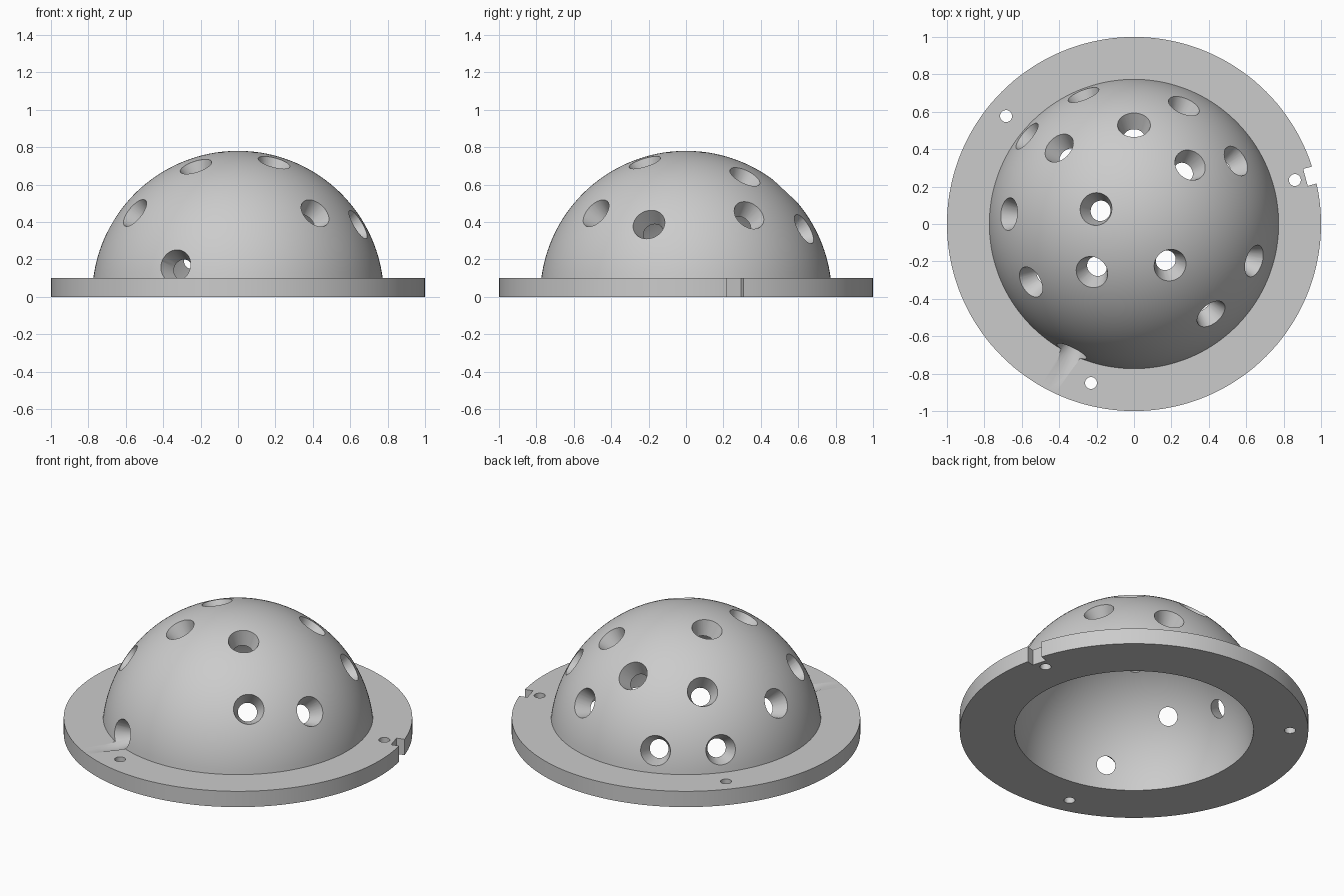
import bpy, bmesh, math
from mathutils import Vector, Matrix

if "Cube" in bpy.data.objects:
    bpy.data.objects.remove(bpy.data.objects["Cube"], do_unlink=True)

R_OUT, R_IN, FLANGE_R, FLANGE_H = 0.78, 0.685, 1.0, 0.1

grey = bpy.data.materials.new("plain_grey")
grey.use_nodes = True
colour = (0.6, 0.6, 0.6, 1)
grey.diffuse_color = colour
grey.node_tree.nodes["Principled BSDF"].inputs["Base Color"].default_value = colour


def revolve(bm, profile, steps, matrix=Matrix()):
    """Turn a closed (radius, height) profile about z, then place it."""
    part = bmesh.new()
    verts = [part.verts.new((r, 0, z)) for r, z in profile]
    edges = [part.edges.new((a, b)) for a, b in zip(verts, verts[1:])]
    bmesh.ops.spin(part, geom=verts + edges, cent=(0, 0, 0), axis=(0, 0, 1),
                   angle=math.tau, steps=steps)
    bmesh.ops.remove_doubles(part, verts=part.verts, dist=1e-5)
    bmesh.ops.recalc_face_normals(part, faces=part.faces)
    bmesh.ops.transform(part, matrix=matrix, verts=part.verts)
    mesh = bpy.data.meshes.new("temp")
    part.to_mesh(mesh)
    part.free()
    bm.from_mesh(mesh)
    bpy.data.meshes.remove(mesh)


def make_object(name, bm):
    mesh = bpy.data.meshes.new(name)
    bm.to_mesh(mesh)
    bm.free()
    mesh.materials.append(grey)
    obj = bpy.data.objects.new(name, mesh)
    bpy.context.collection.objects.link(obj)
    return obj


def arc(radius, start, end, count):
    step = (end - start) / count
    return [(radius * math.cos(start + i * step), radius * math.sin(start + i * step))
            for i in range(count + 1)]


# Hollow dome and flange as one turned profile
quarter = math.pi / 2
inner = arc(R_IN, 0, quarter, 36)
outer = arc(R_OUT, quarter, math.asin(FLANGE_H / R_OUT), 36)
inner[-1], outer[0] = (0, R_IN), (0, R_OUT)
bm = bmesh.new()
revolve(bm, [(FLANGE_R, 0)] + inner, 144)
revolve(bm, outer + [(FLANGE_R, FLANGE_H), (FLANGE_R, 0)], 144)
bmesh.ops.remove_doubles(bm, verts=bm.verts, dist=1e-5)
bmesh.ops.recalc_face_normals(bm, faces=bm.faces)
dome = make_object("flanged_dome", bm)

# Tapered holes through the dome, placed by their plan position
holes = [(-.27, .69), (.267, .631), (-.572, .47), (-.40, .406), (0, .529),
         (.30, .315), (.545, .337), (-.668, .053), (-.203, .08), (-.551, -.31),
         (-.225, -.257), (.193, -.22), (.642, -.198), (.412, -.481), (-.333, -.68)]
taper = [(0, .6), (.054, .6), (.054, R_IN - .005), (.088, .775), (.107, 1.03), (0, 1.03)]
bm = bmesh.new()
for x, y in holes:
    z = math.sqrt(.775 ** 2 - x * x - y * y)
    turn = Vector((x, y, z)).to_track_quat('Z', 'Y').to_matrix().to_4x4()
    revolve(bm, taper, 40, turn)

# Pin holes through the flange
for x, y in [(-.684, .577), (.86, .235), (-.23, -.85)]:
    pin = [(0, -.1), (.032, -.1), (.032, .2), (0, .2)]
    revolve(bm, pin, 32, Matrix.Translation((x, y, 0)))

# Square notch in the flange rim
notch = (Matrix.Rotation(math.radians(15.2), 4, 'Z') @ Matrix.Translation((1.05, 0, 0))
         @ Matrix.Diagonal((.2, .094, .5, 1)))
bmesh.ops.create_cube(bm, size=1, matrix=notch)
cutter = make_object("hole_cutter", bm)
cutter.hide_render = True

# Cut everything and tidy up
cut = dome.modifiers.new("holes", 'BOOLEAN')
cut.operation = 'DIFFERENCE'
cut.solver = 'EXACT'
cut.use_self = True
cut.object = cutter
bpy.ops.object.select_all(action='DESELECT')
dome.select_set(True)
bpy.context.view_layer.objects.active = dome
bpy.ops.object.modifier_apply(modifier=cut.name)
bpy.data.objects.remove(cutter, do_unlink=True)
bpy.ops.object.shade_smooth_by_angle(angle=math.radians(25))
